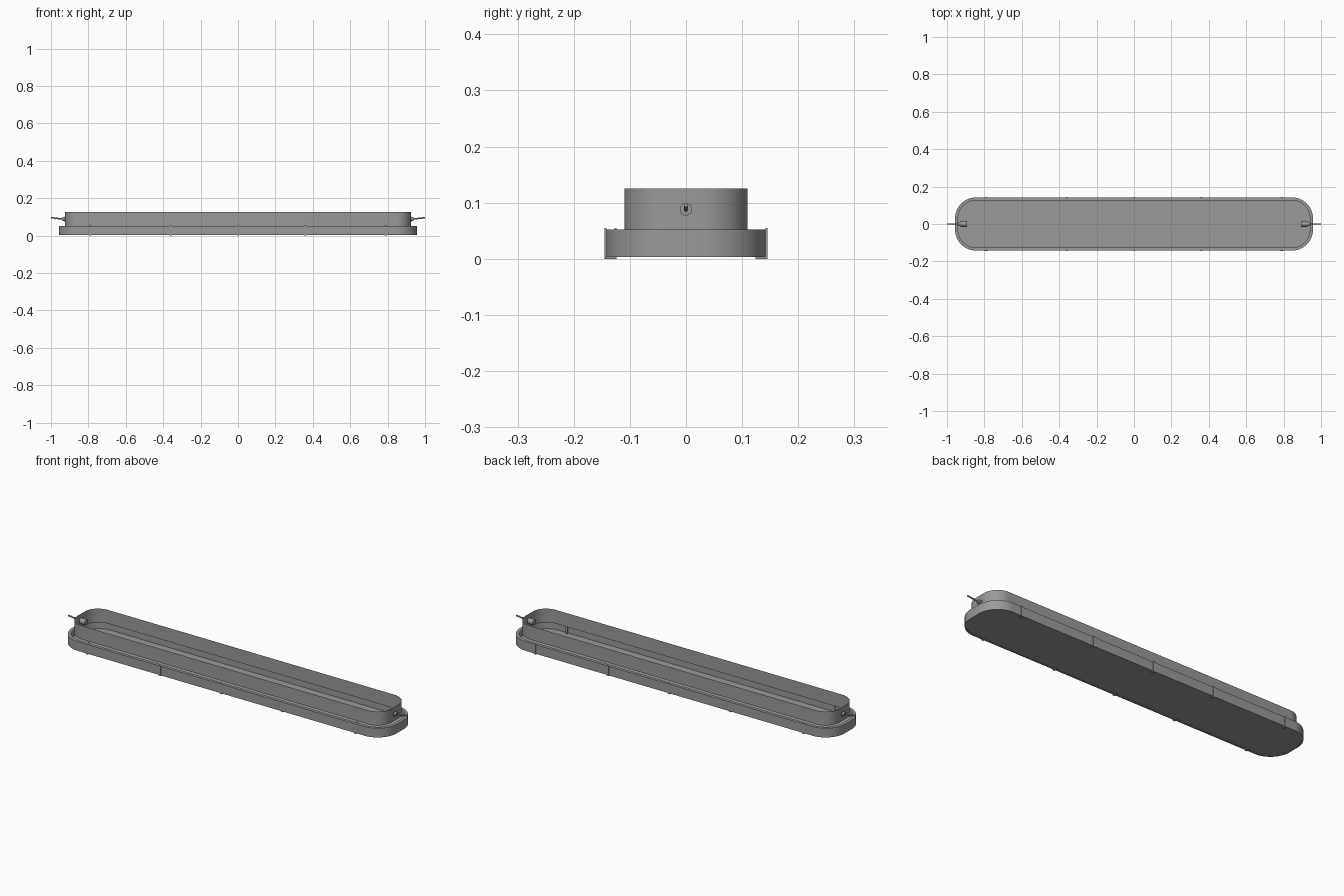
import bpy
import bmesh
import math
from mathutils import Vector

if "Cube" in bpy.data.objects:
    bpy.data.objects.remove(bpy.data.objects["Cube"], do_unlink=True)

grey = bpy.data.materials.new("matte grey")
grey.use_nodes = True
grey.diffuse_color = (0.32, 0.32, 0.32, 1)
grey.node_tree.nodes["Principled BSDF"].inputs["Base Color"].default_value = grey.diffuse_color

HALF_X, HALF_Y, RADIUS = 0.957, 0.142, 0.112
RIM_TOP, RIM_BOTTOM = 0.052, 0.003


def finish(name, bm, normals=True):
    if normals:
        bmesh.ops.recalc_face_normals(bm, faces=bm.faces)
    mesh = bpy.data.meshes.new(name)
    bm.to_mesh(mesh)
    bm.free()
    mesh.materials.append(grey)
    obj = bpy.data.objects.new(name, mesh)
    bpy.context.collection.objects.link(obj)
    bpy.ops.object.select_all(action='DESELECT')
    obj.select_set(True)
    bpy.context.view_layer.objects.active = obj
    bpy.ops.object.shade_smooth_by_angle(angle=math.radians(35))
    return obj


def outline(inset, z, steps=16):
    """Rounded rectangle, shrunk evenly by the inset."""
    points = []
    r = RADIUS - inset
    for corner, (sx, sy) in enumerate([(1, 1), (-1, 1), (-1, -1), (1, -1)]):
        for i in range(steps + 1):
            a = math.pi / 2 * (corner + i / steps)
            points.append((sx * (HALF_X - RADIUS) + r * math.cos(a),
                           sy * (HALF_Y - RADIUS) + r * math.sin(a), z))
    return points


def shell(name, profile, cap=False):
    """Skin a list of (inset, height) outlines."""
    bm = bmesh.new()
    loops = [[bm.verts.new(p) for p in outline(*step)] for step in profile]
    for low, high in zip(loops, loops[1:]):
        for i in range(len(low)):
            j = (i + 1) % len(low)
            bm.faces.new((low[i], low[j], high[j], high[i]))
    if cap:
        bm.faces.new(loops[-1])
    return finish(name, bm)


def rod(name, start, end, radius, sides):
    bm = bmesh.new()
    a, b = Vector(start), Vector(end)
    bmesh.ops.create_cone(bm, cap_ends=True, segments=sides, radius1=radius,
                          radius2=radius, depth=(b - a).length)
    turn = (b - a).to_track_quat('Z', 'Y').to_matrix()
    bmesh.ops.rotate(bm, verts=bm.verts, matrix=turn)
    bmesh.ops.translate(bm, verts=bm.verts, vec=(a + b) / 2)
    return finish(name, bm)


def clip(name, x, side, flipped):
    """Bent strip: an upright with a foot under the rim."""
    outer, inner, t, w = 0.145, 0.124, 0.003, 0.006
    profile = [(outer, 0), (outer, 0.055), (outer - t, 0.055),
               (outer - t, t), (inner, t), (inner, 0)]
    if flipped:
        profile = [(outer + inner - y, z) for y, z in profile]
    bm = bmesh.new()
    face = bm.faces.new([bm.verts.new((x - w, side * y, z)) for y, z in profile])
    made = bmesh.ops.extrude_face_region(bm, geom=[face])["geom"]
    bmesh.ops.translate(bm, vec=(2 * w, 0, 0),
                        verts=[v for v in made if isinstance(v, bmesh.types.BMVert)])
    return finish(name, bm)


# Open housing wall and the lower frame with its lens floor
shell("housing_wall", [(0.032, RIM_TOP), (0.032, 0.125)])
shell("lower_frame", [(0.016, RIM_TOP), (0, RIM_TOP), (0, RIM_BOTTOM),
                      (0.008, RIM_BOTTOM), (0.008, 0.006)])
shell("lens_panel", [(0.008, 0.006)], cap=True)

# Cable entries at both ends
for s, label in ((1, "left"), (-1, "right")):
    rod(label + "_gland_body", (s * 0.893, 0, 0.088), (s * 0.927, 0, 0.088), 0.015, 24)
    rod(label + "_gland_nut", (s * 0.927, 0, 0.088), (s * 0.937, 0, 0.088), 0.011, 24)
    rod(label + "_cable_inner", (s * 0.934, 0, 0.088), (s * 0.966, 0, 0.092), 0.004, 12)
    rod(label + "_cable_outer", (s * 0.965, 0, 0.092), (s * 0.9995, 0, 0.096), 0.004, 12)

# Retaining clips along both long sides
for side, label in ((1, "back"), (-1, "front")):
    for n, x in enumerate((-0.79, -0.36, 0, 0.36, 0.79)):
        clip(f"{label}_clip_{n + 1}", x, side, side < 0 and abs(x) > 0.5)
